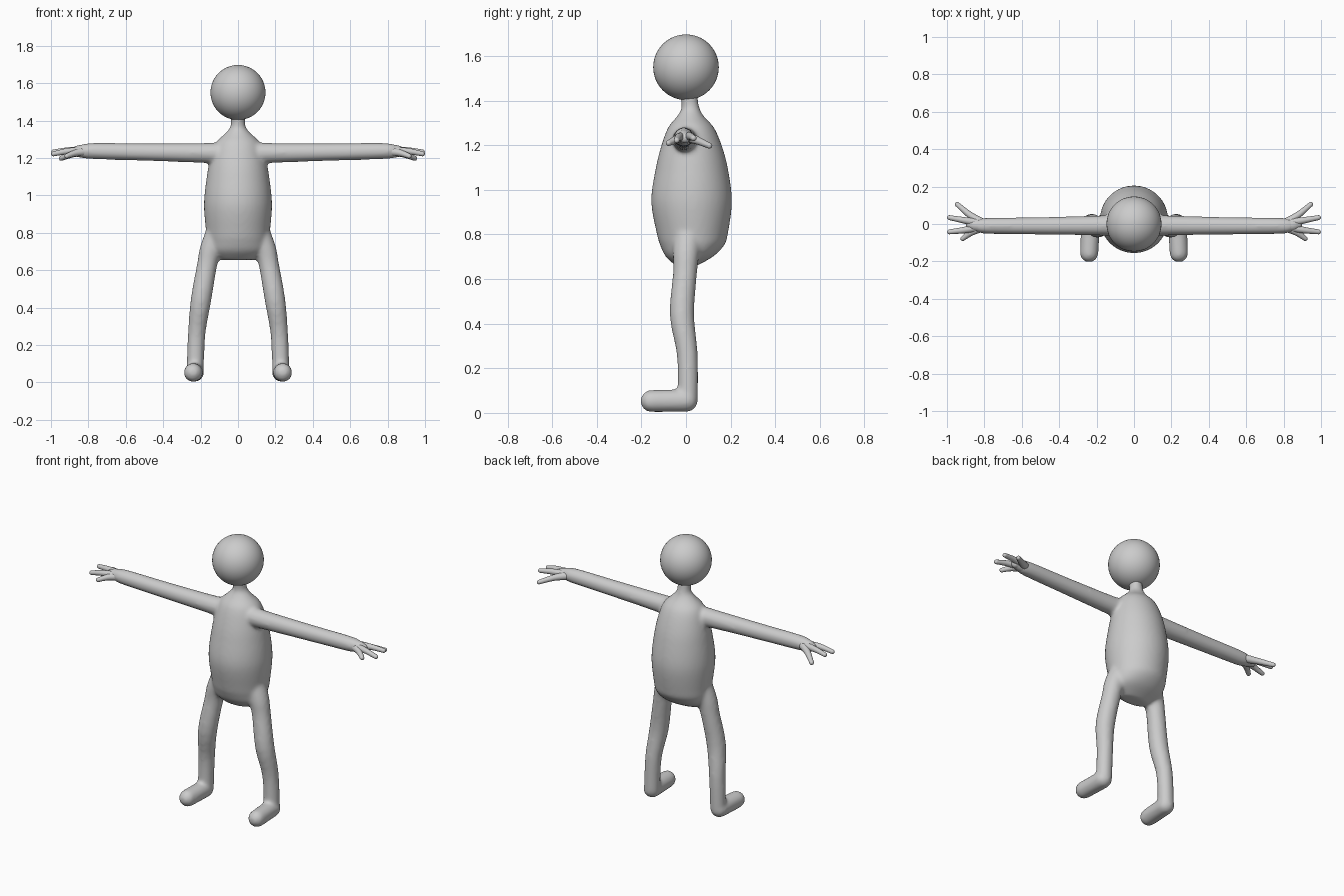
import bpy, bmesh, math
from mathutils import Vector

cube = bpy.data.objects.get("Cube")
if cube:
    bpy.data.objects.remove(cube, do_unlink=True)

clay = bpy.data.materials.new("clay grey")
clay.use_nodes = True
GREY = (0.6, 0.6, 0.6, 1)
clay.diffuse_color = GREY
clay.node_tree.nodes["Principled BSDF"].inputs["Base Color"].default_value = GREY


def catmull(rows, steps):
    """Smoothly resample a list of vectors."""
    out = []
    for i in range(len(rows) - 1):
        p0, p1 = rows[max(i - 1, 0)], rows[i]
        p2, p3 = rows[i + 1], rows[min(i + 2, len(rows) - 1)]
        for k in range(steps):
            t = k / steps
            out.append(0.5 * (2 * p1 + (p2 - p0) * t + (2 * p0 - 5 * p1 + 4 * p2 - p3) * t * t
                              + (3 * p1 - p0 - 3 * p2 + p3) * t ** 3))
    return out + [rows[-1]]


def skin(bm, rings):
    """Bridge rings of points into a closed skin."""
    rings = [[bm.verts.new(p) for p in ring] for ring in rings]
    n = len(rings[0])
    for a, b in zip(rings, rings[1:]):
        for i in range(n):
            j = (i + 1) % n
            bm.faces.new((a[i], a[j], b[j], b[i]))
    bm.faces.new(rings[0][::-1])
    bm.faces.new(rings[-1])


def tube(bm, rows, side=1, sides=24, steps=4):
    """Round-ended tube along rows of x, y, z, radius."""
    rows = catmull([Vector((x * side, y, z, r)) for x, y, z, r in rows], steps)
    pts = [r.to_3d() for r in rows]
    dirs = [(pts[min(i + 1, len(pts) - 1)] - pts[max(i - 1, 0)]).normalized() for i in range(len(pts))]
    spine = [(p, d, r[3]) for p, d, r in zip(pts, dirs, rows)]

    def cap(p, d, r, sign):
        angles = [math.pi / 2 * k / 6 for k in range(1, 6)]
        return [(p + d * sign * r * math.sin(a), d, r * math.cos(a)) for a in angles]

    spine = cap(*spine[0], -1)[::-1] + spine + cap(*spine[-1], 1)
    rings = []
    for p, d, r in spine:
        ref = Vector((0, 1, 0)) if abs(dirs[0].y) < 0.7 else Vector((0, 0, 1))
        u = d.cross(ref).normalized()
        v = d.cross(u)
        turn = [2 * math.pi * i / sides for i in range(sides)]
        rings.append([p + (u * math.cos(a) + v * math.sin(a)) * r for a in turn])
    skin(bm, rings)


def finish(bm, name):
    bmesh.ops.recalc_face_normals(bm, faces=bm.faces)
    for f in bm.faces:
        f.smooth = True
    me = bpy.data.meshes.new(name)
    bm.to_mesh(me)
    bm.free()
    me.materials.append(clay)
    ob = bpy.data.objects.new(name, me)
    bpy.context.collection.objects.link(ob)
    return ob


# Head
bm = bmesh.new()
bmesh.ops.create_uvsphere(bm, u_segments=48, v_segments=32, radius=0.147)
finish(bm, "head").location = (0, 0, 1.55)

# Torso and neck: height, half width, front y, back y
TORSO = [(0.655, 0.09, -0.04, 0.04), (0.70, 0.15, -0.09, 0.12), (0.75, 0.165, -0.115, 0.17),
         (0.80, 0.17, -0.13, 0.187), (0.95, 0.182, -0.156, 0.206), (1.10, 0.167, -0.135, 0.187),
         (1.20, 0.148, -0.11, 0.16), (1.28, 0.12, -0.08, 0.125), (1.33, 0.07, -0.04, 0.08),
         (1.37, 0.04, -0.02, 0.06), (1.44, 0.04, -0.03, 0.05)]
bm = bmesh.new()
rings = []
for z, w, front, back in catmull([Vector(r) for r in TORSO], 5):
    turn = [2 * math.pi * i / 48 for i in range(48)]
    mid, depth = (front + back) / 2, (back - front) / 2
    rings.append([(w * math.cos(a), mid + depth * math.sin(a), z) for a in turn])
skin(bm, rings)

# Arms, legs and feet, fused with the torso
ARM = [(0.08, -0.005, 1.225, 0.058), (0.20, -0.008, 1.227, 0.053), (0.50, -0.01, 1.232, 0.047),
       (0.78, -0.01, 1.237, 0.043), (0.84, -0.008, 1.236, 0.034)]
LEG = [(0.10, 0.01, 0.80, 0.072), (0.145, 0.0, 0.71, 0.06), (0.165, -0.004, 0.63, 0.054),
       (0.198, -0.018, 0.44, 0.055), (0.221, 0.006, 0.26, 0.047), (0.229, 0.008, 0.06, 0.046)]
FOOT = [(0.232, 0.002, 0.055, 0.051), (0.24, -0.155, 0.053, 0.05)]
for side in (1, -1):
    for limb in (ARM, LEG, FOOT):
        tube(bm, limb, side)
body = finish(bm, "body")
fuse = body.modifiers.new("fuse", "REMESH")
fuse.mode = "VOXEL"
fuse.voxel_size = 0.01
fuse.use_smooth_shade = True
soften = body.modifiers.new("soften", "SMOOTH")
soften.factor = 0.5
soften.iterations = 10

# Hands: tapering palm and four spread fingers
PALM = [(0.80, -0.01, 1.236, 0.037), (0.85, -0.007, 1.236, 0.032), (0.875, -0.004, 1.233, 0.024)]
FINGERS = [[(0.82, 0.01, 1.235, 0.024), (0.88, 0.05, 1.222, 0.018), (0.945, 0.105, 1.198, 0.013)],
           [(0.84, 0.008, 1.238, 0.022), (0.91, 0.02, 1.24, 0.017), (0.986, 0.034, 1.232, 0.013)],
           [(0.84, -0.02, 1.236, 0.022), (0.91, -0.033, 1.236, 0.017), (0.986, -0.042, 1.222, 0.013)],
           [(0.82, -0.02, 1.234, 0.024), (0.87, -0.045, 1.226, 0.018), (0.915, -0.078, 1.21, 0.013)]]
for side, label in ((1, "left"), (-1, "right")):
    bm = bmesh.new()
    for part in [PALM] + FINGERS:
        tube(bm, part, side, sides=16)
    finish(bm, label + "_hand")
